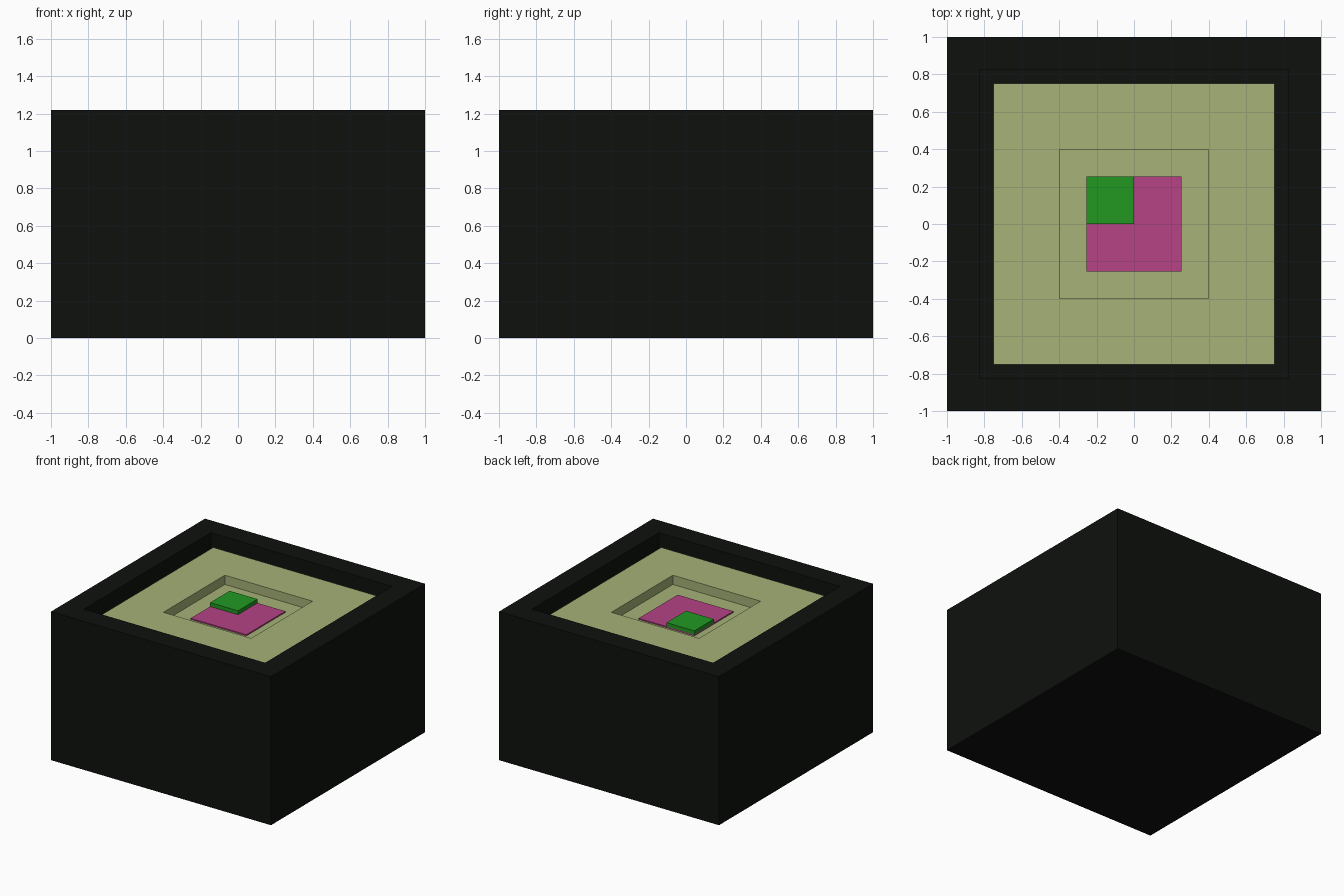
import bpy, bmesh
from mathutils import Matrix, Vector

if "Cube" in bpy.data.objects:
    bpy.data.objects.remove(bpy.data.objects["Cube"])


def linear(c):
    c /= 255
    return c / 12.92 if c <= 0.04045 else ((c + 0.055) / 1.055) ** 2.4


def block(name, lo, hi, rgb, rim=0, floor=0):
    """Box from lo to hi; with a rim, its top is sunk to height floor."""
    lo, hi = Vector(lo), Vector(hi)
    bm = bmesh.new()
    bmesh.ops.create_cube(bm, size=1, matrix=Matrix.Translation((lo + hi) / 2)
                          @ Matrix.Diagonal((*(hi - lo), 1)))
    if rim:
        bm.normal_update()
        top = max(bm.faces, key=lambda f: f.calc_center_median().z)
        bmesh.ops.inset_region(bm, faces=[top], thickness=rim)
        # zero-width inset gives the vertical walls of the recess
        bmesh.ops.inset_region(bm, faces=[top], thickness=0)
        for v in top.verts:
            v.co.z = floor
    mesh = bpy.data.meshes.new(name)
    bm.to_mesh(mesh)
    bm.free()
    mat = bpy.data.materials.new(name + "_colour")
    mat.diffuse_color = (*[linear(c) for c in rgb], 1)
    mat.use_nodes = True
    mat.node_tree.nodes["Principled BSDF"].inputs["Base Color"].default_value = mat.diffuse_color
    mesh.materials.append(mat)
    obj = bpy.data.objects.new(name, mesh)
    bpy.context.collection.objects.link(obj)
    return obj


# Heights: case top, tray surface, well floor, chip top
TOP, TRAY, WELL, CHIP = 1.22, 1.146, 1.08, 1.112

# Dark outer case with a square recess
block("case", (-1, -1, 0), (1, 1, TOP), (14, 17, 14), 0.25, WELL - 0.02)
# Pale tray filling the recess, with a small square well
block("tray", (-.75, -.75, WELL - 0.02), (.75, .75, TRAY), (166, 178, 119), 0.497, WELL - 0.01)
# Pink pad on the floor of the well
block("well_pad", (-.253, -.253, WELL - 0.01), (.253, .253, WELL), (181, 67, 133))
# Green chip in the back left quarter of the well
block("chip", (-.253, 0, WELL), (0, .253, CHIP), (34, 153, 34))
